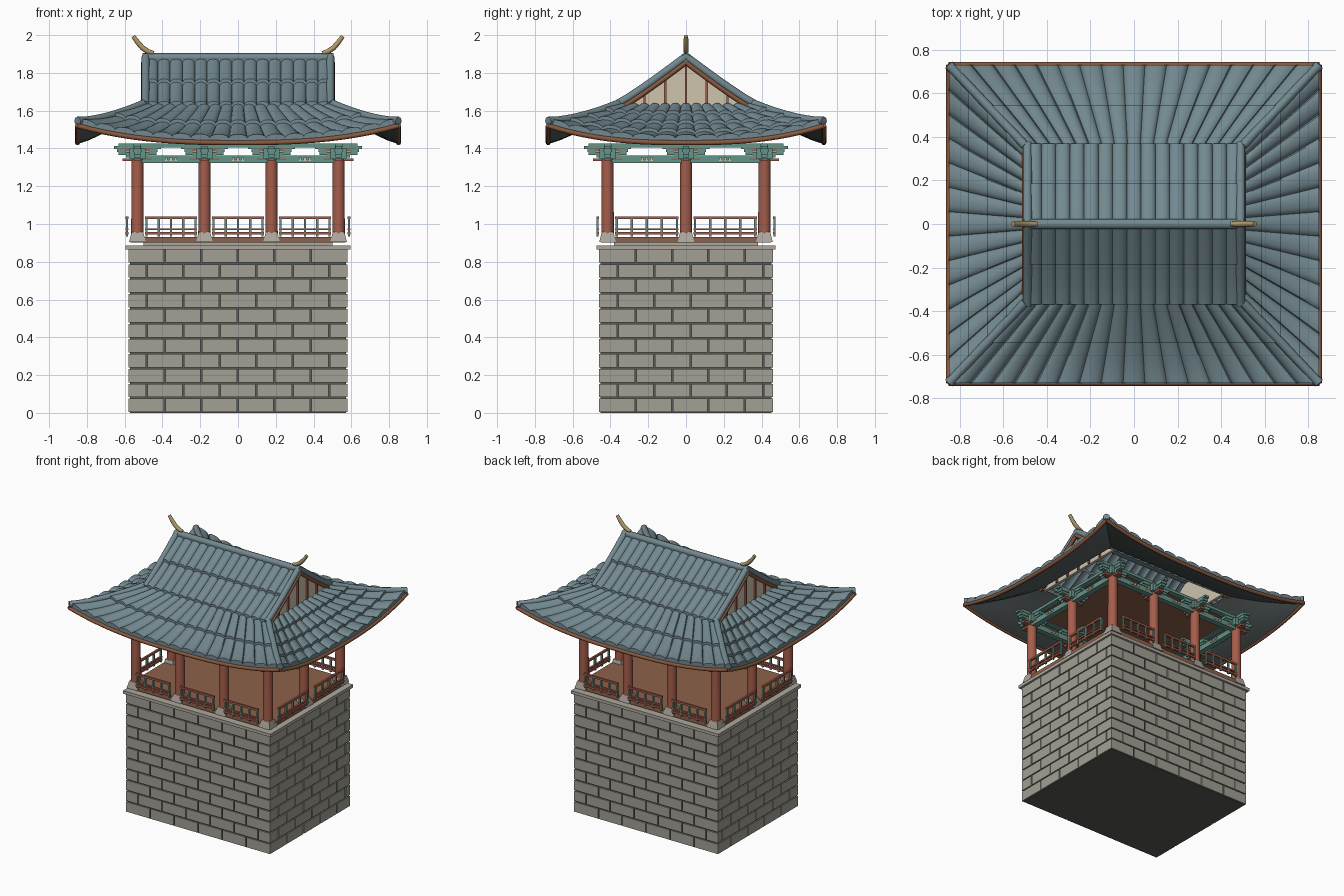
import bpy, bmesh
from math import pi, sin, cos, radians
from mathutils import Vector, Matrix

if "Cube" in bpy.data.objects:
    bpy.data.objects.remove(bpy.data.objects["Cube"])

def mat(name, c):
    m = bpy.data.materials.new(name)
    m.diffuse_color = (*c, 1)
    m.use_nodes = True
    m.node_tree.nodes["Principled BSDF"].inputs["Base Color"].default_value = m.diffuse_color
    return m

STONE = mat("stone", (.36, .35, .30)); MORTAR = mat("mortar", (.10, .10, .085))
SLAB = mat("pale_stone", (.42, .39, .34)); WOOD = mat("floor_wood", (.27, .12, .07))
RED = mat("red_wood", (.38, .11, .07)); TEAL = mat("teal_paint", (.13, .30, .25))
TILE = mat("roof_tile", (.17, .25, .28)); DARK = mat("soffit", (.10, .12, .12))
CREAM = mat("cream_plaster", (.62, .55, .42)); GOLD = mat("gold", (.45, .32, .14))
BROWN = mat("eave_board", (.25, .10, .05))

def finish(name, bm, m, smooth=False):
    me = bpy.data.meshes.new(name)
    bm.to_mesh(me); bm.free()
    o = bpy.data.objects.new(name, me)
    bpy.context.collection.objects.link(o)
    me.materials.append(m)
    if smooth:
        bpy.ops.object.select_all(action='DESELECT')
        o.select_set(True); bpy.context.view_layer.objects.active = o
        bpy.ops.object.shade_smooth_by_angle(angle=radians(40))
    return o

def boxes(name, ranges, m):
    """Each range is (x0, x1, y0, y1, z0, z1)."""
    bm = bmesh.new()
    for x0, x1, y0, y1, z0, z1 in ranges:
        M = Matrix.Translation(((x0+x1)/2, (y0+y1)/2, (z0+z1)/2)) @ \
            Matrix.Diagonal((abs(x1-x0), abs(y1-y0), abs(z1-z0), 1))
        bmesh.ops.create_cube(bm, size=1, matrix=M)
    return finish(name, bm, m)

def cones(name, spots, r1, r2, z0, z1, n, m, rot=0):
    bm = bmesh.new()
    for x, y in spots:
        M = Matrix.Translation((x, y, (z0+z1)/2)) @ Matrix.Rotation(rot, 4, 'Z')
        bmesh.ops.create_cone(bm, cap_ends=True, segments=n, radius1=r1, radius2=r2, depth=z1-z0, matrix=M)
    return finish(name, bm, m, n > 4)

def tube(name, pts, r, m, radii=None):
    cu = bpy.data.curves.new(name, 'CURVE')
    cu.dimensions = '3D'; cu.bevel_depth = r; cu.bevel_resolution = 2; cu.use_fill_caps = True
    s = cu.splines.new('POLY'); s.points.add(len(pts)-1)
    for i, p in enumerate(pts):
        s.points[i].co = (*p, 1)
        s.points[i].radius = radii[i] if radii else 1
    cu.materials.append(m)
    o = bpy.data.objects.new(name, cu)
    bpy.context.collection.objects.link(o)
    return o

# Stone base: dark core with staggered blocks on all four faces
HX, HY, ROWS = .58, .46, 11
boxes("base_core", [(-HX+.008, HX-.008, -HY+.008, HY-.008, 0, .87)], MORTAR)
bricks, rh, g = [], .87/ROWS, .004
for r in range(ROWS):
    z0, z1 = r*rh + g, (r+1)*rh - g
    for half, side in ((HX, 0), (HY, 1)):
        cuts = [-half] + [c for c in (-half - .095*(r % 2) + .193*k for k in range(1, 8)) if c < half-.02] + [half]
        for a, b in zip(cuts, cuts[1:]):
            a, b = a + g*(a > -half), b - g*(b < half)
            for s in (-1, 1):
                bricks.append((a, b, s*HY, s*(HY-.02), z0, z1) if side == 0 else
                              (s*HX, s*(HX-.02), a, b, z0, z1))
boxes("base_blocks", bricks, STONE)
boxes("base_cap", [(-.595, .595, -.475, .475, .865, .887)], SLAB)
boxes("floor", [(-.57, .57, -.45, .45, .903, .932)], WOOD)
boxes("floor_bearer", [(-.5, .5, -.38, .38, .885, .905)], SLAB)

# Columns on tapered stone feet
XS, YS = (-.535, -.18, .175, .53), (-.415, 0, .415)
XS = tuple(x + .0025 for x in XS)
spots = [(x, y) for x in XS for y in YS if y or abs(x) > .4]
cones("column_feet", spots, .062, .044, .905, .957, 4, SLAB, pi/4)
cones("columns", spots, .033, .031, .95, 1.40, 20, RED)

# Railings: one panel per bay, just outside the columns
rails, posts, lintel, dots = [], [], [], []
def along(axis, s, a, b, off, th, z0, z1):
    return (a, b, s*(off[1]-th), s*(off[1]+th), z0, z1) if axis == 0 else \
           (s*(off[0]-th), s*(off[0]+th), a, b, z0, z1)
RO, CO = (.588, .468), (.533, .415)
for axis, grid in ((0, XS), (1, YS)):
    for s in (-1, 1):
        for a, b in zip(grid, grid[1:]):
            p, q = a + .04, b - .04
            for z0, z1 in ((.945, .958), (.967, .977), (1.026, 1.04)):
                rails.append(along(axis, s, p, q, RO, .007, z0, z1))
            for i in range(5):
                c = p + .008 + (q-p-.016)*i/4
                posts.append(along(axis, s, c-.006, c+.006, RO, .006, .935, 1.03))
            mid = (a+b)/2
            for d in (-.025, 0, .025):
                dots.append(along(axis, s, mid+d-.007, mid+d+.007, CO, .024, 1.333, 1.352))
        e = grid[-1]
        lintel.append(along(axis, s, -e, e, CO, .02, 1.322, 1.338))
        lintel.append(along(axis, s, -e, e, CO, .015, 1.338, 1.362))
        lintel.append(along(axis, s, -e-.1, e+.1, CO, .02, 1.405, 1.425))
boxes("railing_rails", rails, RED)
boxes("railing_posts", posts, TEAL)
boxes("lintels", lintel, TEAL)
boxes("lintel_ornaments", dots, CREAM)

# Stepped bracket sets: crossed arms growing outward
red_b, teal_b = [], []
for x, y in spots:
    for z, L, dst in ((1.333, .078, red_b), (1.352, .06, teal_b), (1.365, .10, teal_b),
                      (1.384, .095, red_b), (1.397, .125, teal_b)):
        for lx, ly in ((L, .017), (.017, L)):
            dst.append((x-lx, x+lx, y-ly, y+ly, z, z+.015))
    for d in (-.085, .085):
        for dx, dy in ((d, 0), (0, d)):
            teal_b.append((x+dx-.022, x+dx+.022, y+dy-.022, y+dy+.022, 1.38, 1.397))
    teal_b.append((x-.042, x+.042, y-.042, y+.042, 1.345, 1.40))
boxes("bracket_arms_red", red_b, RED)
boxes("bracket_arms_teal", teal_b, TEAL)
boxes("ceiling", [(-.53, .53, -.41, .41, 1.41, 1.425)], WOOD)

# Roof surfaces
lerp = lambda a, b, t: a + (b-a)*t
def skirt(ao, ai, bo, bi, ang):
    R = Matrix.Rotation(ang, 3, 'Z')
    def f(u, t):
        ze = 1.437 + .09*abs(u)**2.6
        return R @ Vector((u*lerp(ao, ai, t), -lerp(bo, bi, t), ze + (1.62-ze)*t**(1.25+.4*u*u)))
    return f
def upper(ang):
    R = Matrix.Rotation(ang, 3, 'Z')
    return lambda u, t: R @ Vector((u*.49, -.37*(1-t), 1.612 + .255*t**1.1))

def grid_mesh(name, rows, m, up=True):
    bm = bmesh.new()
    vs = [[bm.verts.new(p) for p in r] for r in rows]
    for a, b in zip(vs, vs[1:]):
        for i in range(len(a)-1):
            bm.faces.new((a[i], a[i+1], b[i+1], b[i]))
    bm.normal_update()
    if (sum(fc.normal.z*fc.calc_area() for fc in bm.faces) > 0) != up:
        bmesh.ops.reverse_faces(bm, faces=bm.faces)
    return finish(name, bm, m, True)

def tiled(name, f, cols, rows):
    K = 6
    us = [(-1 + 2*(c + (1-cos(pi*k/K))/2)/cols, sin(pi*k/K)) for c in range(cols) for k in range(K)] + [(1, 0)]
    out = [[f(u, 0) - Vector((0, 0, .006)) for u, h in us]]
    for r in range(rows):
        for j in range(5):
            w = j/4
            out.append([f(u, (r+w)/rows) + Vector((0, 0, .02*h + .018*(1-w))) for u, h in us])
    grid_mesh(name, out, TILE)

US = [-1 + i/12 for i in range(25)]
for k in range(4):
    side = k % 2
    f = skirt(.73, .36, .85, .5, k*pi/2) if side else skirt(.85, .5, .73, .36, k*pi/2)
    nm = ("front", "right", "back", "left")[k]
    tiled(f"{nm}_lower_tiles", f, 13 if side else 17, 4 if side else 2)
    if not side:
        tiled(f"{nm}_upper_tiles", upper(k*pi/2), 15, 2)
    grid_mesh(f"{nm}_soffit", [[f(u, t/6) - Vector((0, 0, .014)) for u in US] for t in range(7)], DARK, False)
    tube(f"{nm}_eave_board", [f(u, 0) - Vector((0, 0, .007)) for u in US], .013, BROWN)
    # Hip ridge at this face's right corner
    tube(f"{nm}_hip_ridge", [f(1, t/8) + Vector((0, 0, .018)) for t in range(9)], .021, TILE,
         [1.1]+[1]*8)

# Gables: plaster triangle, slats, rake boards and rake ridges
for s in (-1, 1):
    bm = bmesh.new()
    tri = [(-.36, 1.6), (.36, 1.6), (0, 1.865)]
    face = bm.faces.new([bm.verts.new((s*.475, y, z)) for y, z in tri])
    ex = bmesh.ops.extrude_face_region(bm, geom=[face])
    bmesh.ops.translate(bm, vec=(-s*.02, 0, 0), verts=[v for v in ex['geom'] if isinstance(v, bmesh.types.BMVert)])
    bmesh.ops.recalc_face_normals(bm, faces=bm.faces)
    finish("gable_panel", bm, CREAM)
    boxes("gable_slats", [(s*.47, s*.487, y-.006, y+.006, 1.6, 1.86-abs(y)*.72)
                          for y in (-.22, -.11, 0, .11, .22)], RED)
    for d in (0, pi):
        g2 = upper(d)
        edge = [g2(1, t/6) for t in range(7)]
        tube("rake_board", [Vector((s*.5, p.y, p.z-.012)) for p in edge], .013, BROWN)
        tube("rake_ridge", [Vector((s*.489, p.y, p.z+.02)) for p in edge], .021, TILE)

# Main ridge and curved end finials
boxes("ridge_base", [(-.49, .49, -.02, .02, 1.85, 1.885)], TILE)
tube("main_ridge", [(-.505, 0, 1.88), (.505, 0, 1.88)], .024, TILE)
for s in (-1, 1):
    tube("ridge_finial", [(s*x, 0, z) for x, z in ((.445, 1.905), (.475, 1.912), (.505, 1.932),
         (.53, 1.96), (.555, 1.994))], .014, GOLD, [.7, 1, 1, .95, .8])
